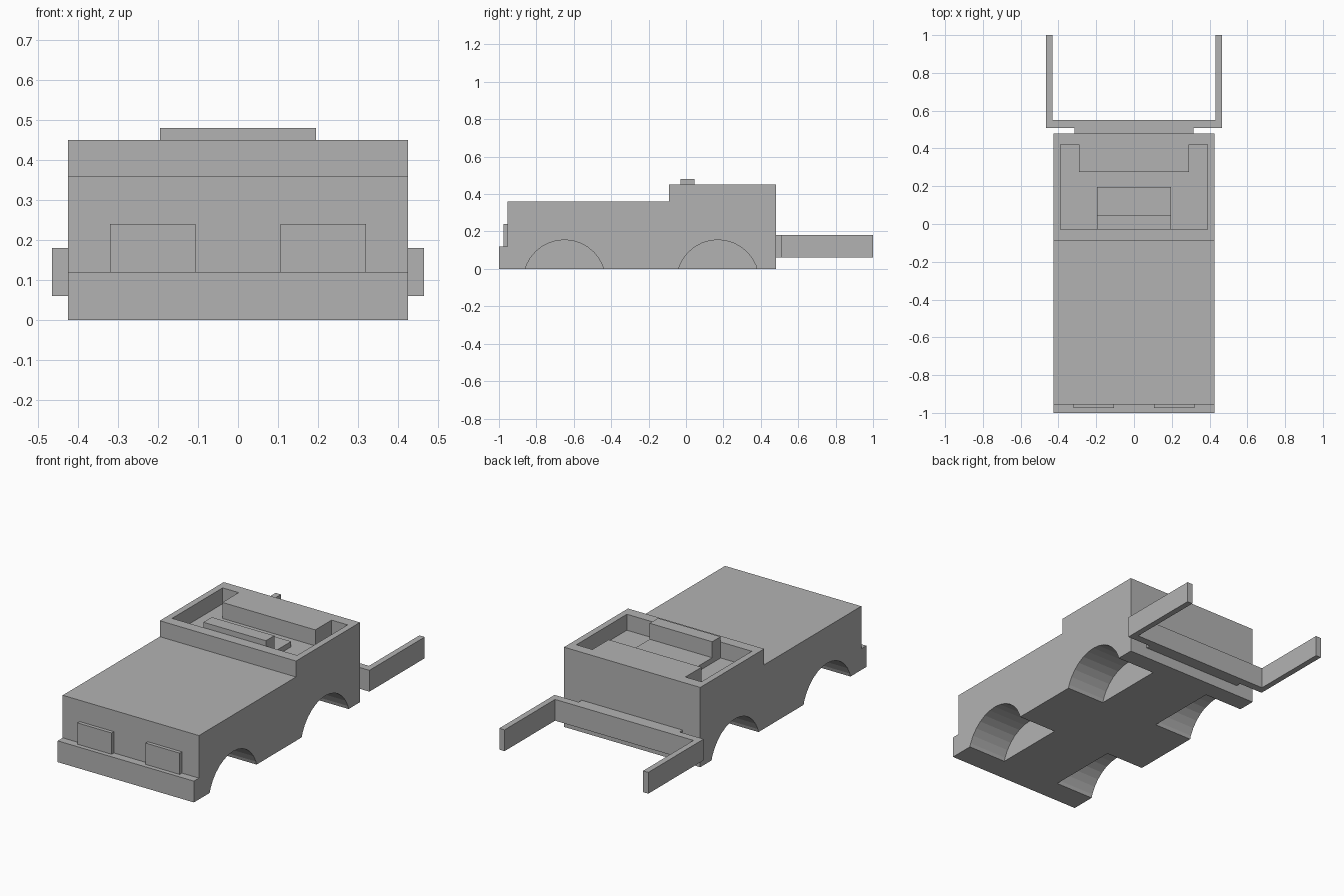
import bpy
import bmesh
import math

cube = bpy.data.objects.get("Cube")
if cube:
    bpy.data.objects.remove(cube, do_unlink=True)

grey = bpy.data.materials.new("plain grey")
grey.use_nodes = True
GREY = (0.45, 0.45, 0.45, 1)
grey.diffuse_color = GREY
grey.node_tree.nodes["Principled BSDF"].inputs["Base Color"].default_value = GREY


def finish(name, bm):
    bmesh.ops.recalc_face_normals(bm, faces=bm.faces)
    mesh = bpy.data.meshes.new(name)
    bm.to_mesh(mesh)
    bm.free()
    mesh.materials.append(grey)
    ob = bpy.data.objects.new(name, mesh)
    bpy.context.collection.objects.link(ob)
    return ob


def extrude(name, points, direction):
    bm = bmesh.new()
    face = bm.faces.new([bm.verts.new(p) for p in points])
    new = bmesh.ops.extrude_face_region(bm, geom=[face])["geom"]
    verts = [v for v in new if isinstance(v, bmesh.types.BMVert)]
    bmesh.ops.translate(bm, verts=verts, vec=direction)
    return finish(name, bm)


def box(name, x, y, z):
    corners = [(x[0], y[0]), (x[1], y[0]), (x[1], y[1]), (x[0], y[1])]
    return extrude(name, [(a, b, z[0]) for a, b in corners], (0, 0, z[1] - z[0]))


def cut(target, cutter):
    mod = target.modifiers.new("cut", "BOOLEAN")
    mod.operation = "DIFFERENCE"
    mod.solver = "EXACT"
    mod.object = cutter
    bpy.context.view_layer.objects.active = target
    bpy.ops.object.modifier_apply(modifier=mod.name)
    bpy.data.objects.remove(cutter, do_unlink=True)


# Body: side profile with bumper step, bonnet and raised cab
HALF = 0.425
profile = [(-1, 0), (0.48, 0), (0.48, 0.45), (-0.09, 0.45), (-0.09, 0.36),
           (-0.955, 0.36), (-0.955, 0.12), (-1, 0.12)]
body = extrude("body", [(-HALF, y, z) for y, z in profile], (2 * HALF, 0, 0))

# Wheel arches cut into both sides
RADIUS, SEGMENTS, DEPTH = 0.22, 32, 0.24
for side in (-1, 1):
    for centre in (-0.65, 0.17):
        ring = []
        for i in range(SEGMENTS):
            a = 2 * math.pi * i / SEGMENTS
            ring.append((side * (HALF - DEPTH), centre + RADIUS * math.cos(a),
                         RADIUS * math.sin(a) - 0.065))
        cut(body, extrude("arch_cutter", ring, (side * (DEPTH + 0.1), 0, 0)))

# Open cab pit
cut(body, box("pit_cutter", (-0.39, 0.39), (-0.03, 0.42), (0.36, 0.6)))

# Cab fittings
box("rear_deck", (-0.29, 0.29), (0.275, 0.42), (0.36, 0.45))
box("front_bench", (-0.195, 0.195), (-0.03, 0.195), (0.36, 0.39))
box("bench_back", (-0.195, 0.195), (-0.03, 0.045), (0.39, 0.48))

# Rear frame
BAR = (0.06, 0.18)
box("frame_mount", (-0.315, 0.315), (0.48, 0.51), BAR)
box("frame_crossbar", (-0.432, 0.432), (0.507, 0.55), BAR)

# Mirrored parts: headlights and frame arms
for side, label in ((-1, "right"), (1, "left")):
    box(label + "_headlight", (side * 0.106, side * 0.319), (-0.975, -0.955), (0.12, 0.24))
    box(label + "_frame_arm", (side * 0.432, side * 0.465), (0.507, 1), BAR)
